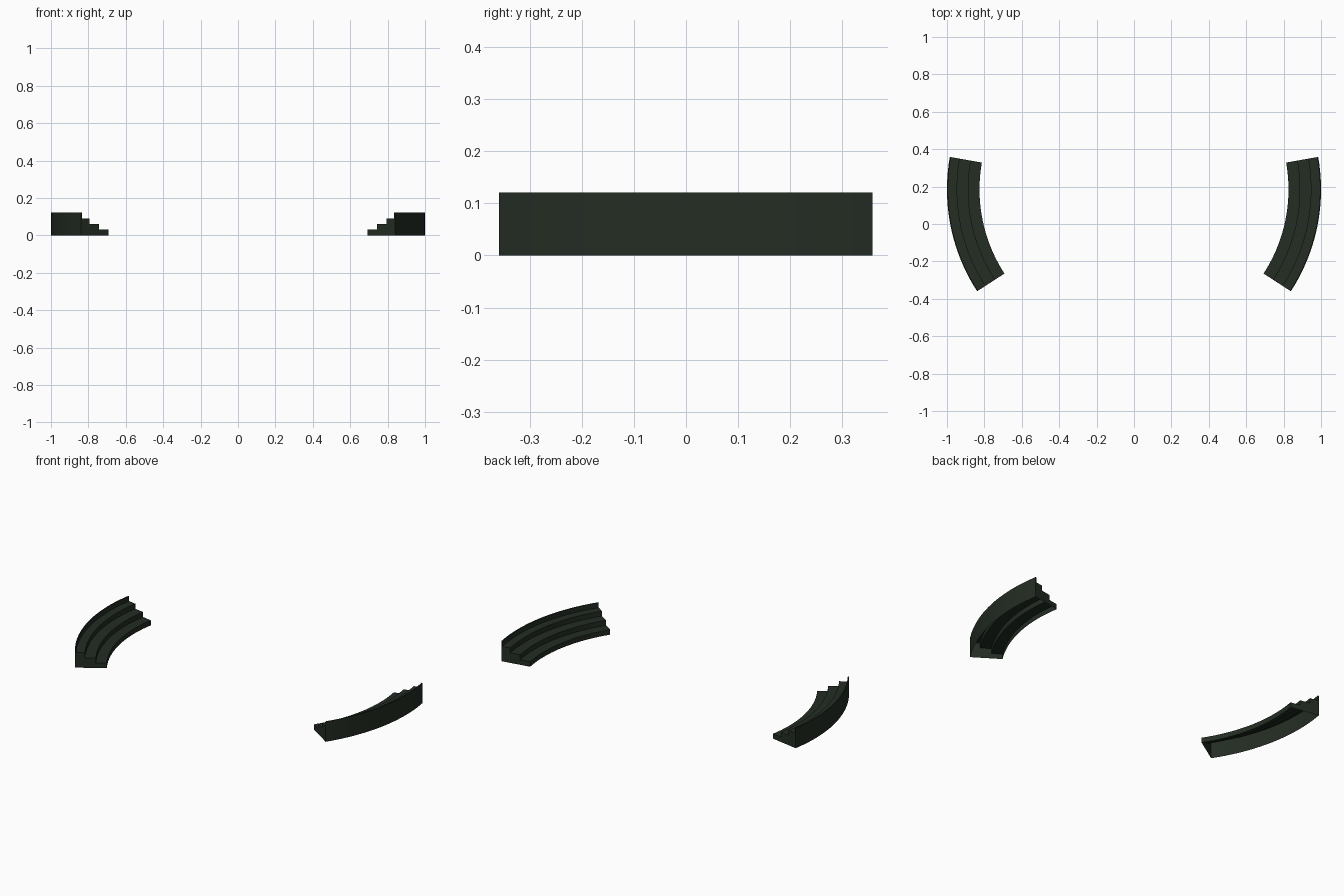
import bpy, bmesh, math

if "Cube" in bpy.data.objects:
    bpy.data.objects.remove(bpy.data.objects["Cube"])

mat = bpy.data.materials.new("dark green")
mat.diffuse_color = (0.017, 0.026, 0.017, 1)
mat.use_nodes = True
mat.node_tree.nodes["Principled BSDF"].inputs["Base Color"].default_value = mat.diffuse_color

CY = 0.185                    # centre of the arcs
A0, A1 = math.radians(-33), math.radians(10)
SEG = 20
H = 0.121 / 4

# stepped cross-section (radius, height): inner foot up to the thin back wall
PROFILE = [(0.826, 0)]
for i, r in enumerate([0.826, 0.886, 0.946, 0.994]):
    if i:
        PROFILE.append((r, H * i))
    PROFILE.append((r, H * (i + 1)))
PROFILE += [(1.0, 4 * H), (1.0, 0)]


def stand(name, side):
    """Open-bottomed stepped shell swept round an arc, with closed ends."""
    bm = bmesh.new()
    rings = []
    for k in range(SEG + 1):
        a = A0 + (A1 - A0) * k / SEG
        rings.append([bm.verts.new((side * r * math.cos(a), CY + r * math.sin(a), z))
                      for r, z in PROFILE])
    for a, b in zip(rings, rings[1:]):
        for j in range(len(PROFILE) - 1):
            f = (a[j], a[j + 1], b[j + 1], b[j])
            bm.faces.new(f if side < 0 else f[::-1])
    # end panels
    first, last = rings[0], rings[-1]
    bm.faces.new(first if side > 0 else first[::-1])
    bm.faces.new(last[::-1] if side > 0 else last)
    bmesh.ops.recalc_face_normals(bm, faces=bm.faces)
    top = max(bm.faces, key=lambda f: f.calc_center_median().z)
    if top.normal.z < 0:
        bmesh.ops.reverse_faces(bm, faces=bm.faces)
    me = bpy.data.meshes.new(name)
    bm.to_mesh(me)
    bm.free()
    me.materials.append(mat)
    ob = bpy.data.objects.new(name, me)
    bpy.context.collection.objects.link(ob)


stand("right_curved_steps", 1)
stand("left_curved_steps", -1)
